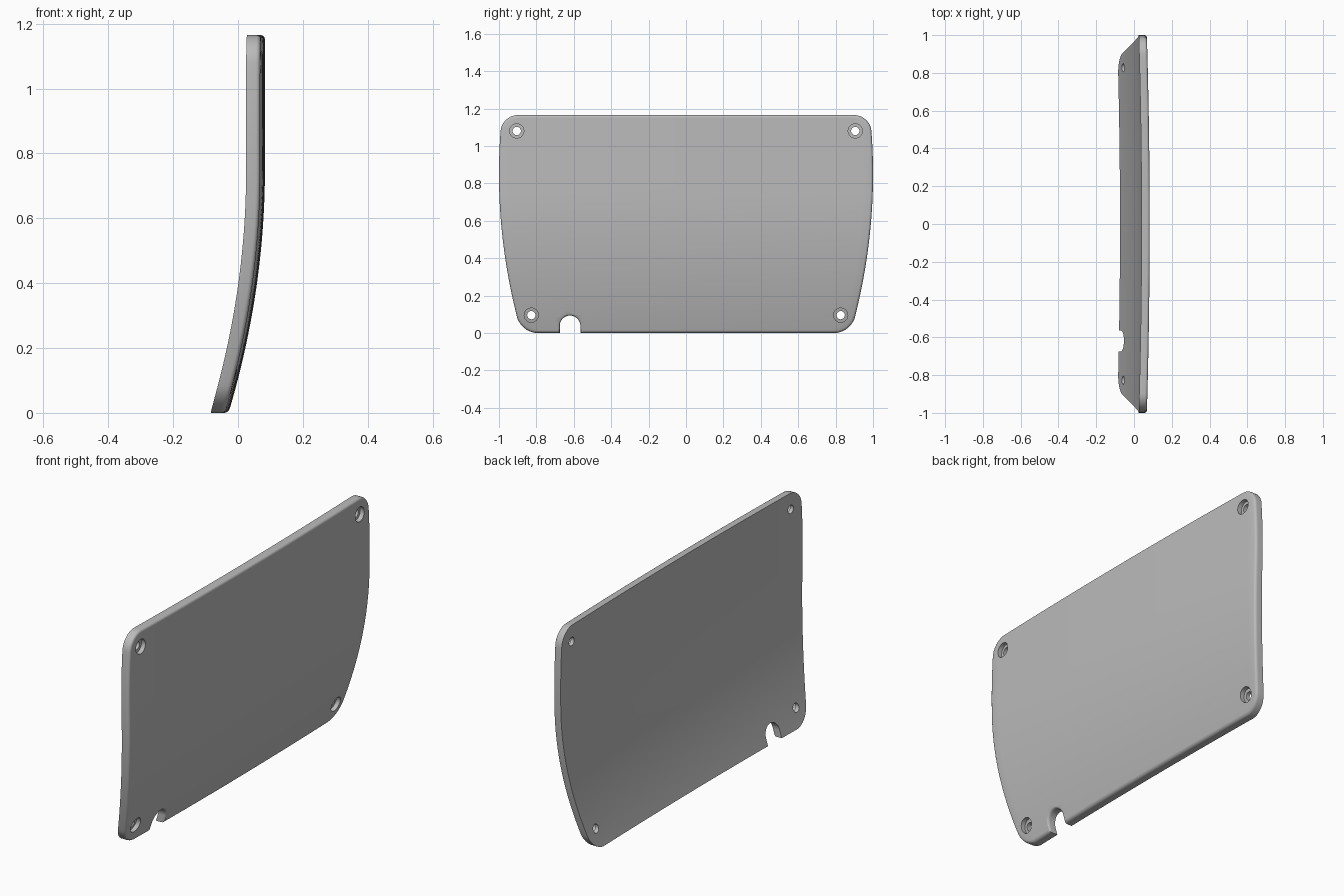
import bpy, bmesh, math

HEIGHT = 1.165
THICK = 0.043
CORNER = 0.085
ROWS, COLS = 64, 48

old = bpy.data.objects.get("Cube")
if old:
    bpy.data.objects.remove(old, do_unlink=True)

grey = bpy.data.materials.new("mid grey")
grey.use_nodes = True
grey.diffuse_color = (0.5, 0.5, 0.5, 1)
grey.node_tree.nodes["Principled BSDF"].inputs["Base Color"].default_value = (0.5, 0.5, 0.5, 1)


def shell_point(y, z, depth):
    """Place a flat plate point on the curved shell; depth runs inside to outside."""
    bend = max(0.0, 0.75 - z)
    slope = 0.406 * bend
    x = 0.04 - 0.203 * bend ** 2 - 0.015 * y * y
    return (x + depth * math.sqrt(1 + slope * slope), y, z)


def half_width(z, inset):
    """Bowed sides with rounded corners, shrunk by the inset."""
    side = 1 - 0.165 * (0.85 - z) ** 2 - inset
    r = CORNER - inset
    d = max(0.0, min(z - inset, HEIGHT - inset - z))
    if d < r:
        side -= r - math.sqrt(r * r - (r - d) ** 2)
    return side


def row_fractions():
    """Row heights, packed closely through the corners."""
    c = CORNER / HEIGHT
    n = 12
    low = [c * (1 - math.cos(math.pi / 2 * i / n)) for i in range(n)]
    mid = ROWS - 2 * n
    return low + [c + (1 - 2 * c) * i / mid for i in range(mid + 1)] + [1 - f for f in reversed(low)]


def finish(bm, name):
    bmesh.ops.recalc_face_normals(bm, faces=bm.faces)
    mesh = bpy.data.meshes.new(name)
    bm.to_mesh(mesh)
    bm.free()
    mesh.materials.append(grey)
    obj = bpy.data.objects.new(name, mesh)
    bpy.context.collection.objects.link(obj)
    return obj


def bridge(bm, rings):
    for a, b in zip(rings, rings[1:]):
        for i in range(len(a)):
            j = (i + 1) % len(a)
            bm.faces.new((a[i], a[j], b[j], b[i]))


# Rounded outer rim, as inset and depth from the inside face outwards
FILLET = 0.013
rim = [(0, 0)] + [(FILLET * (1 - math.cos(a)), THICK - FILLET * (1 - math.sin(a)))
                  for a in [math.pi / 2 * i / 4 for i in range(5)]]


def build_panel():
    bm = bmesh.new()
    rings = []
    fractions = row_fractions()
    for k, (inset, depth) in enumerate(rim):
        capped = k in (0, len(rim) - 1)
        grid = {}
        for r, f in enumerate(fractions):
            z = inset + f * (HEIGHT - 2 * inset)
            w = half_width(z, inset)
            for c in range(COLS + 1):
                if capped or r in (0, ROWS) or c in (0, COLS):
                    y = w * (2 * c / COLS - 1)
                    grid[r, c] = bm.verts.new(shell_point(y, z, depth))
        if capped:
            for r in range(ROWS):
                for c in range(COLS):
                    bm.faces.new((grid[r, c], grid[r, c + 1], grid[r + 1, c + 1], grid[r + 1, c]))
        loop = [(0, c) for c in range(COLS)] + [(r, COLS) for r in range(ROWS)]
        loop += [(ROWS, c) for c in range(COLS, 0, -1)] + [(r, 0) for r in range(ROWS, 0, -1)]
        rings.append([grid[p] for p in loop])
    bridge(bm, rings)
    return finish(bm, "curved_panel")


def add_cutter(bm, layers):
    """Loft a closed cutter through layers of (outline points, depth)."""
    rings = [[bm.verts.new(shell_point(y, z, depth)) for y, z in pts] for pts, depth in layers]
    bridge(bm, rings)
    bm.faces.new(rings[0])
    bm.faces.new(rings[-1])


def circle(y, z, r, n=32):
    return [(y + r * math.cos(2 * math.pi * i / n), z + r * math.sin(2 * math.pi * i / n)) for i in range(n)]


def arch(y, z, r, n=24):
    arc = [(y + r * math.cos(math.pi * i / n), z + r * math.sin(math.pi * i / n)) for i in range(n + 1)]
    return arc + [(y - r, -0.1), (y + r, -0.1)]


panel = build_panel()

# Counterbored screw holes and the cable notch
bm = bmesh.new()
for side in (-1, 1):
    for y, z in ((0.905, 1.08), (0.827, 0.095)):
        wide, narrow = circle(side * y, z, 0.038), circle(side * y, z, 0.022)
        add_cutter(bm, [(narrow, -0.03), (narrow, 0.02), (wide, 0.02), (wide, 0.08)])
notch = [(arch(-0.62, 0.038, 0.055), -0.03)]
notch += [(arch(-0.62, 0.038, 0.055 + inset * 0.6), depth) for inset, depth in rim[1:]]
notch.append((arch(-0.62, 0.038, 0.07), 0.08))
add_cutter(bm, notch)
cutter = finish(bm, "hole_cutter")
cutter.hide_render = True

cut = panel.modifiers.new("holes", 'BOOLEAN')
cut.operation = 'DIFFERENCE'
cut.solver = 'EXACT'
cut.object = cutter
bpy.ops.object.select_all(action='DESELECT')
panel.select_set(True)
bpy.context.view_layer.objects.active = panel
bpy.ops.object.modifier_apply(modifier=cut.name)
bpy.data.objects.remove(cutter, do_unlink=True)
bpy.ops.object.shade_smooth_by_angle(angle=math.radians(35))
